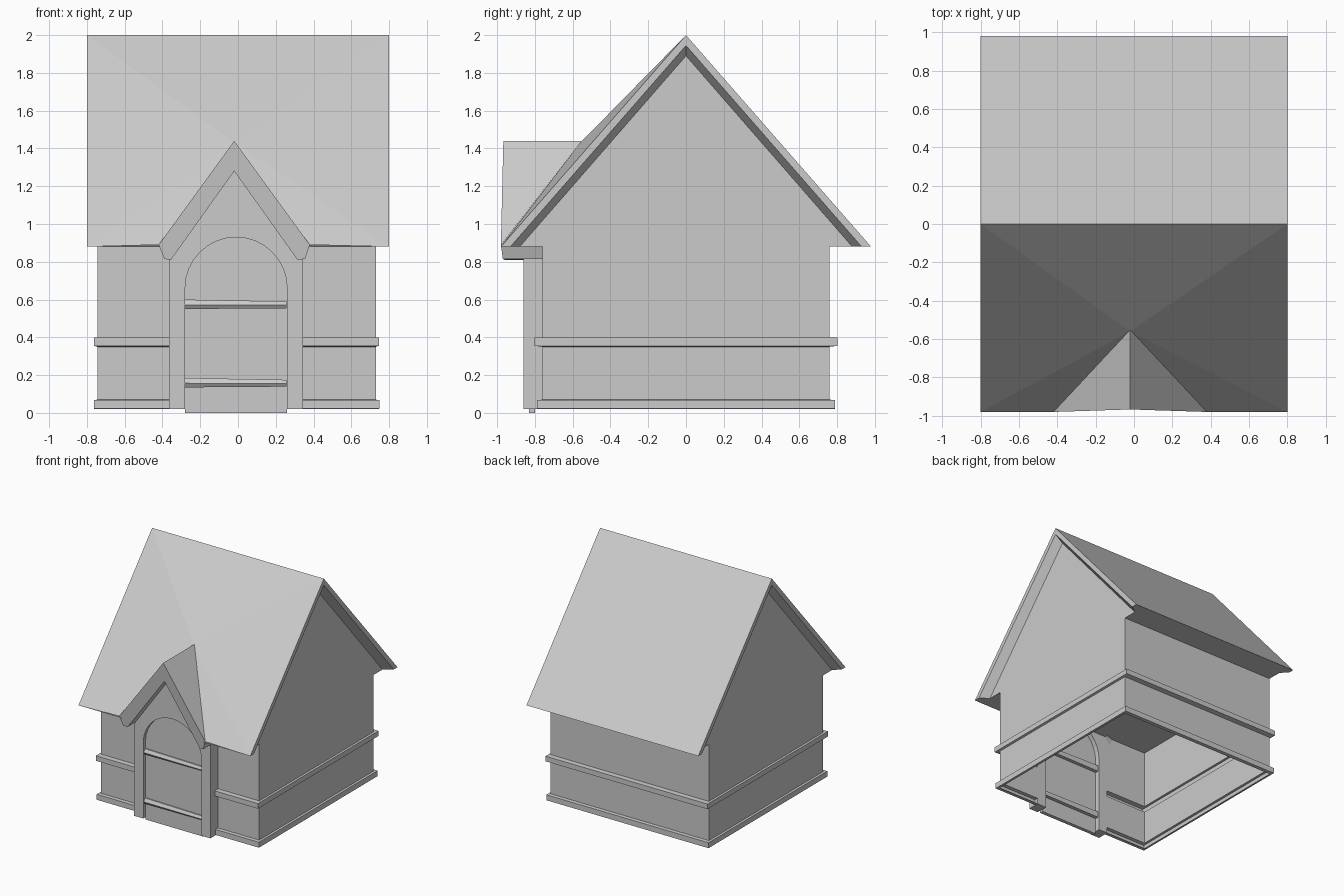
import bpy, math

if "Cube" in bpy.data.objects:
    bpy.data.objects.remove(bpy.data.objects["Cube"])


def make(name, verts, faces):
    me = bpy.data.meshes.new(name)
    me.from_pydata(verts, [], faces)
    me.update()
    ob = bpy.data.objects.new(name, me)
    bpy.context.collection.objects.link(ob)
    return ob


def prism(name, front, back):
    """Solid between two matching closed loops."""
    n = len(front)
    sides = [(i, (i + 1) % n, n + (i + 1) % n, n + i) for i in range(n)]
    return make(name, front + back,
                [tuple(range(n))[::-1], tuple(range(n, 2 * n))] + sides)


def extrude_y(name, pts, y0, y1):
    return prism(name, [(x, y0, z) for x, z in pts], [(x, y1, z) for x, z in pts])


CX = -0.01          # door axis
PL, PR = -0.365, 0.345   # porch sides
WL, WR, WY = -0.745, 0.73, 0.76

# walls: open-bottomed shell with two raised bands, gap at the porch
levels = [(0, 0, 0.02), (.018, .03, .022), (.018, .03, .068), (0, 0, .07),
          (0, 0, .35), (.017, .042, .355), (.017, .042, .398), (0, 0, .40), (0, 0, .88)]
verts, faces = [], []
for dx, dy, z in levels:
    x0, x1, y = WL - dx, WR + dx, WY + dy
    verts += [(p, q, z) for p, q in ((PR - .03, -y), (x1, -y), (x1, y),
                                     (x0, y), (x0, -y), (PL + .03, -y))]
for k in range(len(levels) - 1):
    for i in range(5):
        a = k * 6 + i
        faces.append((a, a + 1, a + 7, a + 6))
make("walls", verts, faces)

# main roof: solid with bevelled gable rims, front slope rising to the porch ridge
verts, faces = [], []
for outer, inner in ((-.8, WL), (.8, WR)):
    for x, half, top in ((outer, .98, 2.0), (outer, .93, 1.945), (inner, .88, 1.89)):
        verts += [(x, -half, .88), (x, 0, top), (x, half, .88)]
verts += [(-.42, -.98, .89), (-.02, -.56, 1.43), (.38, -.98, .89),   # 18-20 valley
          (-.4, -.98, .88), (-.4, -.76, .88), (.36, -.76, .88), (.36, -.98, .88)]
for b, flip in ((0, False), (9, True)):
    end = [(b + r + i, b + r + i + 1, b + r + i + 4, b + r + i + 3)
           for r in (0, 3) for i in (0, 1)] + [(b + 6, b + 7, b + 8)]
    faces += [f[::-1] for f in end] if not flip else end
    faces = faces
faces += [(1, 10, 11, 2),                                   # back slope
          (0, 18, 19), (0, 19, 1), (1, 19, 10), (10, 19, 9), (9, 19, 20),
          (2, 5, 8, 6, 3, 0, 21, 22, 23, 24, 9, 12, 15, 17, 14, 11)]   # ceiling and soffit
make("main_roof", verts, faces)

# porch frame with arched opening
arch = [(CX + .27 * math.cos(t), .66 + .27 * math.sin(t))
        for t in [math.pi * i / 16 for i in range(17)]]
frame = [(.26, .02)] + arch + [(-.28, .02), (PL, .02), (PL, .87), (-.02, 1.34),
                               (PR, .87), (PR, .02)]
extrude_y("porch_frame", frame, -.86, -.76)

# porch roof: chevron section with a bevelled inner front rim, ridge running to the main roof
sec = [(-.42, .89), (-.02, 1.44), (.38, .89), (.355, .815), (.315, .81),
       (-.02, 1.28), (-.355, .81), (-.39, .815)]
front_y = [-.98, -.967, -.98, -.97, -.96, -.95, -.96, -.97]
back_y = [-.76, -.555, -.76, -.76, -.76, -.76, -.76, -.76]
prism("porch_roof", [(x, y, z) for (x, z), y in zip(sec, front_y)],
      [(x, y, z) for (x, z), y in zip(sec, back_y)])

# arched door
extrude_y("door", [(.26, 0)] + arch + [(-.28, 0)], -.83, -.80)

# door straps, slightly tapering to the right
strap = [(-.77, .05), (-.84, .05), (-.853, .022), (-.84, 0), (-.77, 0)]
for i, z in enumerate((.135, .55)):
    prism("door_strap_%d" % i, [(-.28, y, z + h) for y, h in strap],
          [(.258, y, z + .004 + h * .72) for y, h in strap])

# consistent outward normals
import bmesh
for ob in bpy.context.collection.objects:
    bm = bmesh.new()
    bm.from_mesh(ob.data)
    if ob.name != "walls":
        bmesh.ops.recalc_face_normals(bm, faces=bm.faces)
    bm.to_mesh(ob.data)
    bm.free()
